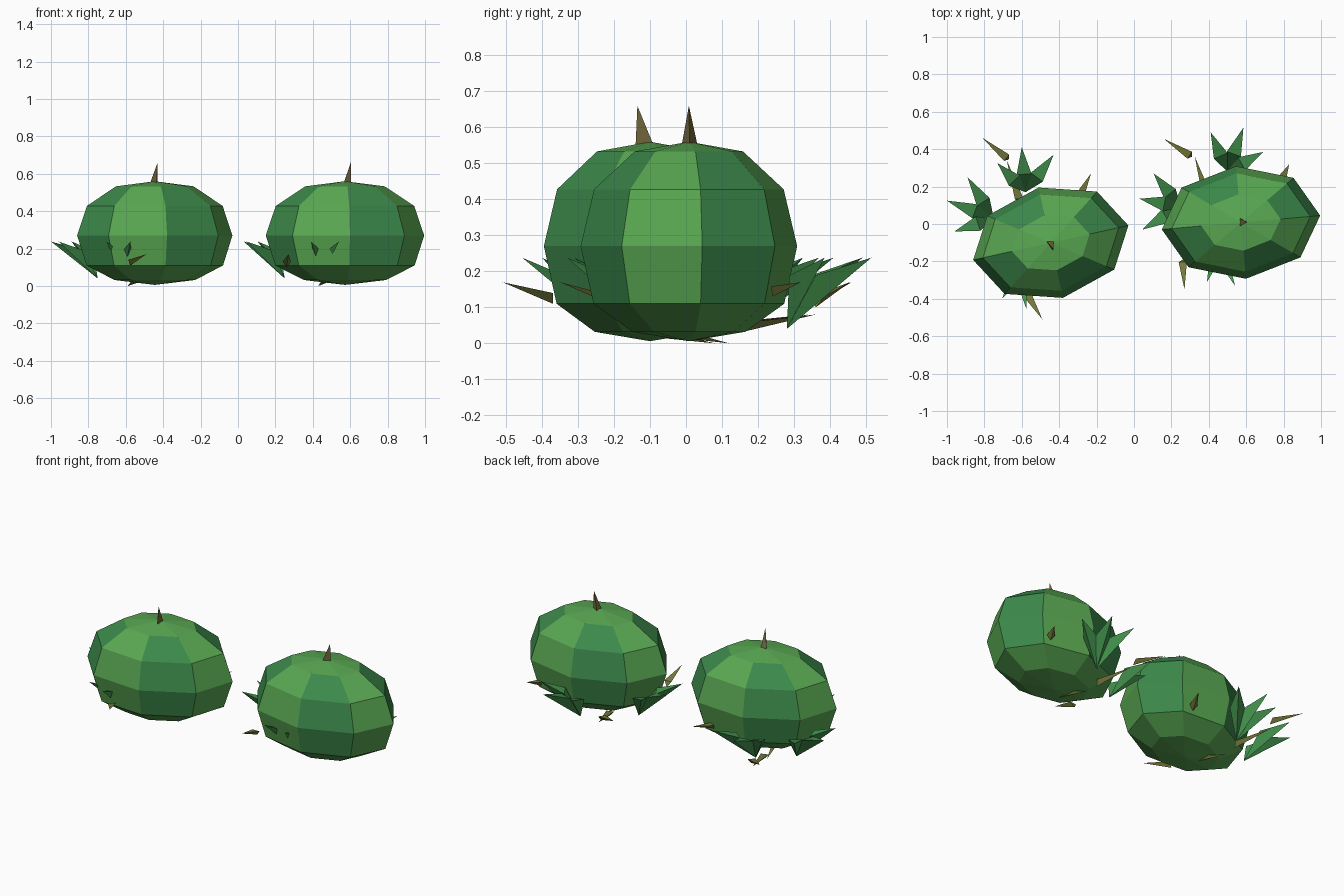
import bpy
import bmesh
from math import cos, sin, pi, radians
from mathutils import Vector

cube = bpy.data.objects.get("Cube")
if cube:
    bpy.data.objects.remove(cube)


def material(name, rgb):
    m = bpy.data.materials.new(name)
    m.use_nodes = True
    m.diffuse_color = (*rgb, 1)
    bsdf = m.node_tree.nodes["Principled BSDF"]
    bsdf.inputs["Base Color"].default_value = (*rgb, 1)
    bsdf.inputs["Roughness"].default_value = 0.9
    return m


LIGHT = material("light rind green", (0.10, 0.39, 0.085))
DARK = material("dark stripe green", (0.045, 0.25, 0.07))
LEAF = material("leaf green", (0.06, 0.31, 0.08))
VINE = material("olive vine", (0.19, 0.20, 0.045))
STEM = material("brown stem", (0.17, 0.13, 0.045))


def finish(bm, name, *mats):
    bmesh.ops.recalc_face_normals(bm, faces=bm.faces)
    mesh = bpy.data.meshes.new(name)
    bm.to_mesh(mesh)
    bm.free()
    for m in mats:
        mesh.materials.append(m)
    ob = bpy.data.objects.new(name, mesh)
    bpy.context.collection.objects.link(ob)
    return ob


def melon(name, cx, cy, turn):
    """Eight-sided oval body with alternating stripes on the side bands."""
    rings = [(0.52, 0.032), (0.88, 0.11), (1, 0.27), (0.875, 0.428), (0.5, 0.533)]
    a = radians(turn)
    bm = bmesh.new()

    def ring(r, z):
        verts = []
        for i in range(8):
            u, v = 0.425 * r * cos(i * pi / 4), 0.302 * r * sin(i * pi / 4)
            verts.append(bm.verts.new((cx + u * cos(a) - v * sin(a),
                                       cy + u * sin(a) + v * cos(a), z)))
        return verts

    loops = [ring(r, z) for r, z in rings]
    bottom = bm.verts.new((cx, cy, 0.006))
    top = bm.verts.new((cx, cy, 0.56))
    for i in range(8):
        j = (i + 1) % 8
        bm.faces.new((bottom, loops[0][j], loops[0][i]))
        bm.faces.new((top, loops[-1][i], loops[-1][j]))
        for k in range(4):
            f = bm.faces.new((loops[k][i], loops[k][j], loops[k + 1][j], loops[k + 1][i]))
            f.material_index = int(k > 0 and i % 2 == 0)
    finish(bm, name, LIGHT, DARK)


def add_blade(bm, root, tip, half, lift, along=0.4):
    """Folded spike: a keel from root to tip with two raised side points."""
    root, tip = Vector(root), Vector(tip)
    side = (tip - root).cross(Vector((0, 0, 1))).normalized() * half
    mid = root.lerp(tip, along) + Vector((0, 0, lift))
    r, t, p, q = [bm.verts.new(c) for c in (root, tip, mid + side, mid - side)]
    for f in ((r, p, t), (r, t, q), (p, q, t), (r, q, p)):
        bm.faces.new(f)


def leaf(name, root, tips, half=0.04, lift=0.07):
    bm = bmesh.new()
    for x, y in tips:
        add_blade(bm, root, (x, y, 0.238), half, lift)
    finish(bm, name, LEAF)


def vine(name, spikes):
    bm = bmesh.new()
    for root, tip in spikes:
        add_blade(bm, root, tip, 0.022, 0.025, 0.08)
    finish(bm, name, VINE)


def stem(name, base, tip):
    bm = bmesh.new()
    foot = [bm.verts.new((x, y, 0.55)) for x, y in base]
    t = bm.verts.new((*tip, 0.66))
    bm.faces.new(foot)
    for i in range(3):
        bm.faces.new((foot[i], foot[(i + 1) % 3], t))
    finish(bm, name, STEM)


# Right-hand plant
melon("right_melon", -0.445, -0.10, 12.5)
stem("right_stem", [(-0.47, -0.09), (-0.43, -0.09), (-0.435, -0.14)], (-0.43, -0.135))
leaf("right_side_leaf", (-0.75, 0.03, 0.04), [(-1, 0.125), (-0.89, 0.25), (-0.96, -0.04)])
leaf("right_back_leaf", (-0.58, 0.17, 0.04), [(-0.73, 0.325), (-0.6, 0.41), (-0.43, 0.37)])
leaf("right_front_leaf", (-0.61, -0.24, 0.06), [(-0.575, -0.455), (-0.705, -0.4)], 0.025, 0.05)
vine("right_vine", [
    ((-0.67, 0.345, 0.1), (-0.81, 0.46, 0.17)),
    ((-0.61, 0.12, 0.03), (-0.68, 0.34, 0.08)),
    ((-0.29, 0.15, 0.13), (-0.23, 0.27, 0.17)),
    ((-0.575, -0.37, 0.11), (-0.49, -0.51, 0.17)),
    ((-0.53, -0.12, 0.02), (-0.59, 0.08, 0)),
])

# Left-hand plant
melon("left_melon", 0.572, 0.008, 5)
stem("left_stem", [(0.565, -0.012), (0.565, 0.032), (0.605, 0.01)], (0.603, 0.008))
leaf("left_side_leaf", (0.25, 0.09, 0.04), [(0.03, 0.135), (0.105, 0.27), (0.045, -0.03)])
leaf("left_back_leaf", (0.5, 0.28, 0.04), [(0.41, 0.49), (0.585, 0.515), (0.69, 0.385)])
leaf("left_front_leaf", (0.45, -0.13, 0.06), [(0.39, -0.31), (0.54, -0.33)], 0.025, 0.05)
vine("left_vine", [
    ((0.31, 0.36, 0.1), (0.16, 0.455, 0.17)),
    ((0.39, 0.15, 0.03), (0.325, 0.36, 0.08)),
    ((0.79, 0.24, 0.13), (0.83, 0.32, 0.17)),
    ((0.26, -0.19, 0.1), (0.27, -0.35, 0.17)),
    ((0.48, -0.06, 0.02), (0.43, 0.12, 0)),
])
